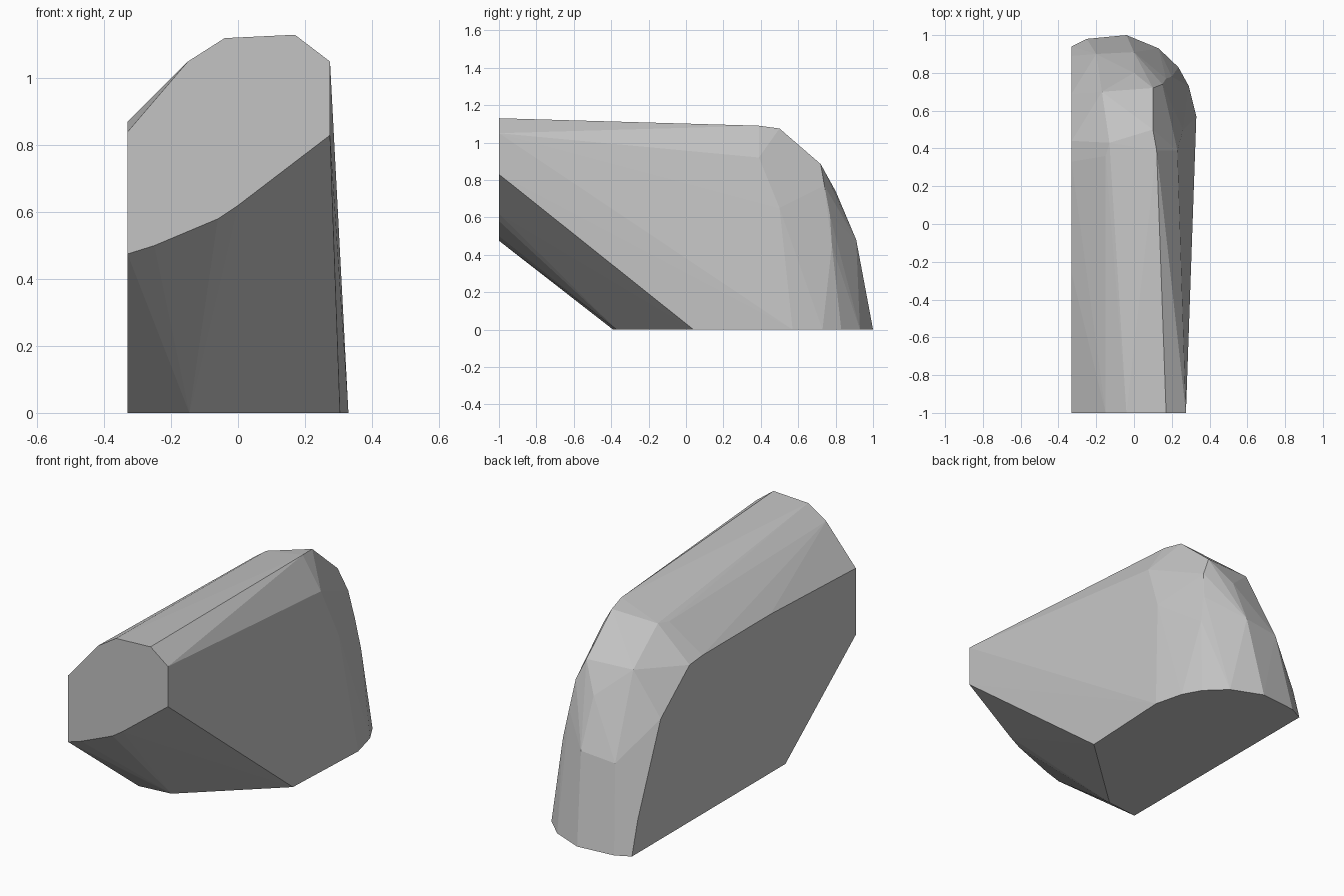
import bpy
import bmesh
import math

default_cube = bpy.data.objects.get("Cube")
if default_cube:
    bpy.data.objects.remove(default_cube, do_unlink=True)

# Planes that cut the rounded block flat
WALL = -.33
FRONT = -1
FLOOR = 0

# Outline of the flat side wall, as depth and height
wall_outline = [
    (-.39, FLOOR), (FRONT, .475), (FRONT, .84), (-.26, .87), (.33, .87),
    (.44, .86), (.69, .66), (.8, .39), (.89, .18), (.94, FLOOR),
]

# Outline of the front face, as width and height
front_outline = [
    (-.25, .5), (-.06, .58), (0, .62), (.275, .83), (.275, 1.05),
    (.17, 1.13), (-.04, 1.12), (-.15, 1.05),
]

# Outline of the footprint, as width and depth
floor_outline = [
    (-.145, -.37), (.305, .04), (.33, .57), (.29, .73), (.235, .83),
    (.13, .93), (-.04, 1), (-.25, .98),
]

# Rounded top and back, from the upper ridge down to the rear
crown = [
    (-.15, .36, 1.02), (-.13, .43, 1.03), (.12, .39, 1.09), (.1, .5, 1.075),
    (-.17, .7, .89), (.1, .72, .885), (0, .8, .74), (-.2, .9, .46), (0, .91, .48),
]

# Rounded shoulder on the other side
shoulder = [
    (.23, .39, .92), (.26, .5, .65), (.15, .74, .77),
    (.17, .77, .61), (.2, .78, .45),
]


def flat_grey(name, value):
    """Make one plain material with the same viewport and render colour."""
    material = bpy.data.materials.new(name)
    colour = (value, value, value, 1)
    material.use_nodes = True
    material.diffuse_color = colour
    shader = material.node_tree.nodes["Principled BSDF"]
    shader.inputs["Base Color"].default_value = colour
    return material


def wrapped_block(name, points, material):
    """Wrap a tight convex skin around the points and merge flat faces."""
    bm = bmesh.new()
    for point in points:
        bm.verts.new(point)
    hull = bmesh.ops.convex_hull(bm, input=bm.verts[:])
    loose = set(hull["geom_interior"]) | set(hull["geom_unused"])
    loose_verts = [item for item in loose if isinstance(item, bmesh.types.BMVert)]
    bmesh.ops.delete(bm, geom=loose_verts, context="VERTS")
    bmesh.ops.dissolve_limit(
        bm, angle_limit=math.radians(.5), verts=bm.verts[:], edges=bm.edges[:]
    )
    bmesh.ops.recalc_face_normals(bm, faces=bm.faces[:])
    mesh = bpy.data.meshes.new(name)
    bm.to_mesh(mesh)
    bm.free()
    mesh.materials.append(material)
    block = bpy.data.objects.new(name, mesh)
    bpy.context.collection.objects.link(block)
    return block


# Gather the outlines in space and wrap them into one faceted block
points = [(WALL, depth, height) for depth, height in wall_outline]
points += [(width, FRONT, height) for width, height in front_outline]
points += [(width, depth, FLOOR) for width, depth in floor_outline]
points += crown + shoulder
wrapped_block("rounded_block", points, flat_grey("plain grey", .55))
